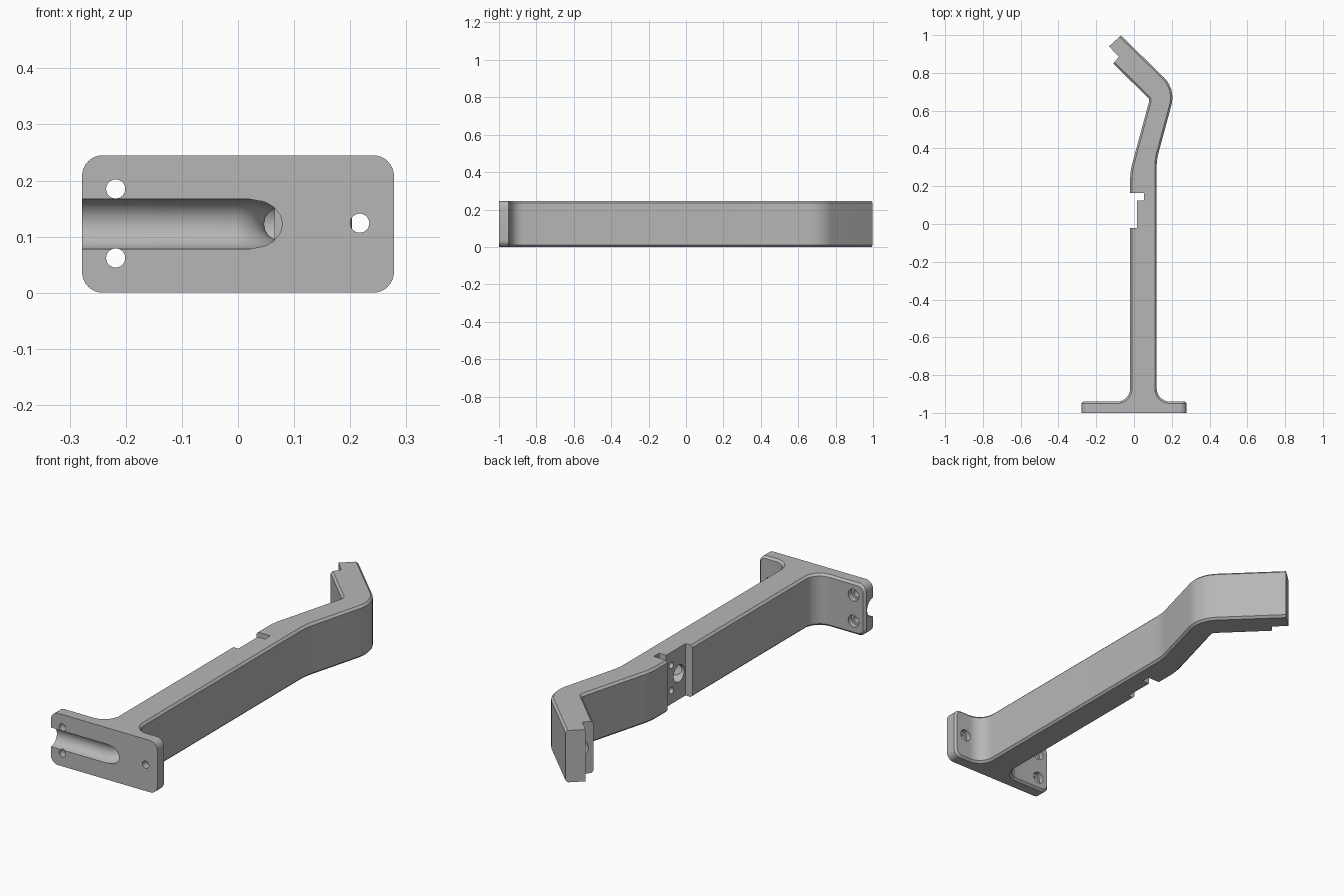
import bpy, bmesh, math
from mathutils import Vector, Matrix

cube = bpy.data.objects.get("Cube")
if cube:
    bpy.data.objects.remove(cube)

HEIGHT = 0.245
MID = HEIGHT / 2

grey = bpy.data.materials.new("plain grey")
grey.use_nodes = True
grey.diffuse_color = (0.47, 0.47, 0.47, 1)
grey.node_tree.nodes["Principled BSDF"].inputs["Base Color"].default_value = (0.47, 0.47, 0.47, 1)


def rounded(corners, steps=10):
    """Outline with each (x, y, radius) corner replaced by an arc."""
    out = []
    for i, (x, y, r) in enumerate(corners):
        p = Vector((x, y))
        if not r:
            out.append(p)
            continue
        a = (Vector(corners[i - 1][:2]) - p).normalized()
        b = (Vector(corners[(i + 1) % len(corners)][:2]) - p).normalized()
        half = a.angle(b) / 2
        centre = p + (a + b).normalized() * r / math.sin(half)
        start = p + a * r / math.tan(half) - centre
        end = p + b * r / math.tan(half) - centre
        sweep = end.angle_signed(start)
        for k in range(steps + 1):
            out.append(centre + Matrix.Rotation(sweep * k / steps, 2) @ start)
    return out


def prism(bm, outline, z0, z1):
    face = bm.faces.new([bm.verts.new((p[0], p[1], z0)) for p in outline])
    geom = bmesh.ops.extrude_face_region(bm, geom=[face])["geom"]
    top = [v for v in geom if isinstance(v, bmesh.types.BMVert)]
    bmesh.ops.translate(bm, verts=top, vec=(0, 0, z1 - z0))
    bmesh.ops.recalc_face_normals(bm, faces=bm.faces)


def finish(bm, name):
    mesh = bpy.data.meshes.new(name)
    bm.to_mesh(mesh)
    bm.free()
    mesh.materials.append(grey)
    obj = bpy.data.objects.new(name, mesh)
    bpy.context.collection.objects.link(obj)
    return obj


cutters = []


def cut_prism(name, outline):
    bm = bmesh.new()
    prism(bm, outline, -0.1, HEIGHT + 0.1)
    cutters.append(finish(bm, name))


def cut_rod(name, a, b, r):
    a, b = Vector(a), Vector(b)
    bm = bmesh.new()
    turn = (b - a).to_track_quat('Z', 'Y').to_matrix().to_4x4()
    bmesh.ops.create_cone(bm, cap_ends=True, segments=32, radius1=r, radius2=r,
                          depth=(b - a).length,
                          matrix=Matrix.Translation((a + b) / 2) @ turn)
    cutters.append(finish(bm, name))


# Bracket body: mounting plate and cranked arm in one outline
outline = rounded([
    (-0.278, -1, 0), (0.278, -1, 0), (0.278, -0.94, 0), (0.12, -0.94, 0.07),
    (0.12, 0.34, 0.3), (0.221, 0.715, 0.15), (-0.069, 0.998, 0),
    (-0.169, 0.907, 0), (0.083, 0.66, 0.02), (-0.02, 0.28, 0.3),
    (-0.02, -0.94, 0.07), (-0.278, -0.94, 0)])
bm = bmesh.new()
prism(bm, outline, 0, HEIGHT)

# Round the plate's four corners
corners = [e for e in bm.edges
           if all(abs(v.co.x) > 0.27 for v in e.verts)
           and abs(e.verts[0].co.y - e.verts[1].co.y) > 0.05]
bmesh.ops.bevel(bm, geom=corners, offset=0.037, offset_type='OFFSET',
                segments=8, profile=0.5, affect='EDGES')

# Chamfer the long rims and the back of the plate
tip = Vector((-0.72, 0.69))


def on_tip(e):
    return all((Vector((v.co.x, v.co.y)) - Vector((-0.069, 0.998))).dot(tip) > -0.02
               for v in e.verts)


rims = [e for e in bm.edges
        if len(e.link_faces) == 2 and e.calc_face_angle() > 0.9
        and all(v.co.y > -0.945 for v in e.verts) and not on_tip(e)]
bmesh.ops.bevel(bm, geom=rims, offset=0.01, offset_type='OFFSET',
                segments=1, affect='EDGES')
body = finish(bm, "bracket_arm")

# Side notch with its deeper slot, and the stepped arm end
cut_prism("side_notch", [(-0.1, -0.02), (0.016, -0.02), (0.016, 0.125),
                         (0.053, 0.125), (0.053, 0.165), (-0.1, 0.165)])
cut_prism("end_step", [(-0.08, 0.886), (-0.232, 1.044), (-0.35, 0.95), (-0.15, 0.8)])

# Plate screw holes, counterbored from the back
for x, z in ((-0.218, 0.185), (-0.218, 0.062), (0.217, 0.124)):
    cut_rod("screw_hole", (x, -1.1, z), (x, -0.9, z), 0.017)
    cut_rod("counterbore", (x, -0.965, z), (x, -0.9, z), 0.028)

# Notch screw holes and cable exit
for z in (MID - 0.06, MID + 0.06):
    cut_rod("notch_hole", (-0.05, 0.085, z), (0.07, 0.085, z), 0.015)
cut_rod("cable_exit", (-0.05, 0.03, MID), (0.065, 0.03, MID), 0.04)

# Blind cable hole in the arm's end step
wall = Vector((-0.067, 0.901, MID))
along = Vector((0.72, -0.69, 0))
cut_rod("end_hole", wall - along * 0.002, wall + along * 0.2, 0.045)

# Cable channel: open groove across the plate, bending into the arm
path = [(-0.4, -1, 1), (0, -1, 1), (0.02, -0.996, 1), (0.04, -0.984, 0.95),
        (0.057, -0.965, 0.85), (0.07, -0.94, 0.72), (0.076, -0.91, 0.66),
        (0.074, -0.87, 0.66), (0.065, -0.8, 0.66), (0.06, -0.7, 0.66),
        (0.06, 0.03, 0.66)]
curve = bpy.data.curves.new("cable_channel", 'CURVE')
curve.dimensions = '3D'
curve.bevel_depth = 0.045
curve.bevel_resolution = 6
curve.use_fill_caps = True
spline = curve.splines.new('POLY')
spline.points.add(len(path) - 1)
for point, (x, y, r) in zip(spline.points, path):
    point.co = (x, y, MID, 1)
    point.radius = r
temp = bpy.data.objects.new("channel_path", curve)
bpy.context.collection.objects.link(temp)
bpy.context.view_layer.update()
swept = temp.evaluated_get(bpy.context.evaluated_depsgraph_get())
bm = bmesh.new()
bm.from_mesh(swept.to_mesh())
swept.to_mesh_clear()
bmesh.ops.remove_doubles(bm, verts=bm.verts, dist=0.0001)
bmesh.ops.recalc_face_normals(bm, faces=bm.faces)
cutters.append(finish(bm, "cable_channel"))
bpy.data.objects.remove(temp)

# Apply all cuts, then discard the cutters
for cutter in cutters:
    cutter.hide_render = True
    mod = body.modifiers.new(cutter.name, 'BOOLEAN')
    mod.operation = 'DIFFERENCE'
    mod.solver = 'EXACT'
    mod.object = cutter
bpy.context.view_layer.update()
graph = bpy.context.evaluated_depsgraph_get()
result = bpy.data.meshes.new_from_object(body.evaluated_get(graph))
body.modifiers.clear()
body.data = result
result.materials.clear()
result.materials.append(grey)
for poly in result.polygons:
    poly.material_index = 0
for cutter in cutters:
    bpy.data.objects.remove(cutter)

bpy.ops.object.select_all(action='DESELECT')
body.select_set(True)
bpy.context.view_layer.objects.active = body
bpy.ops.object.shade_smooth_by_angle(angle=math.radians(30))
